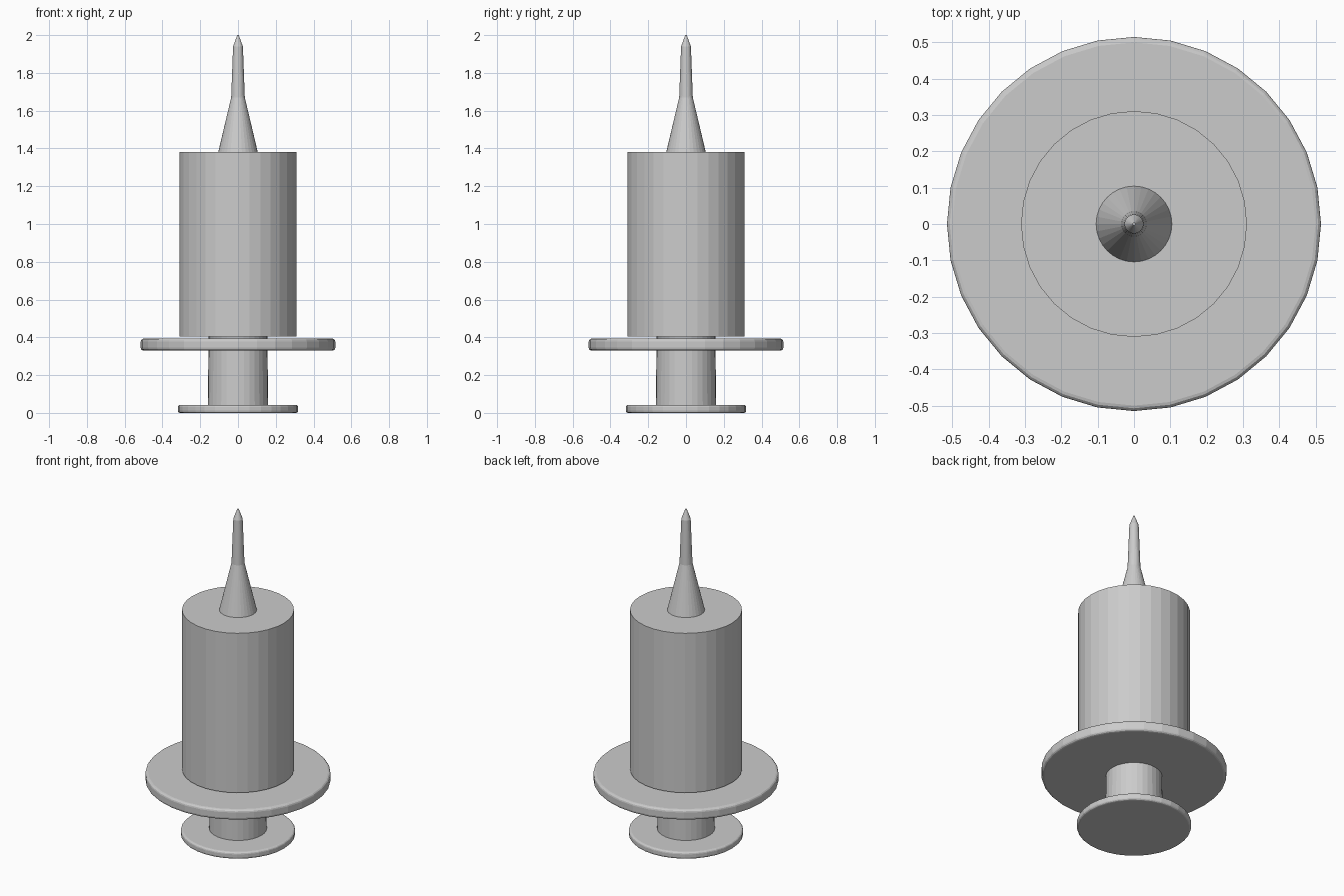
import bpy
import bmesh
from math import cos, sin, pi

if "Cube" in bpy.data.objects:
    bpy.data.objects.remove(bpy.data.objects["Cube"])

SIDES = 32


def lathe(name, profile):
    """Closed solid of revolution around z from (radius, z) pairs, bottom to top."""
    bm = bmesh.new()
    rings = []
    for r, z in profile:
        rings.append([bm.verts.new((r * cos(2 * pi * i / SIDES), r * sin(2 * pi * i / SIDES), z))
                      for i in range(SIDES)])
    for low, high in zip(rings, rings[1:]):
        for i in range(SIDES):
            j = (i + 1) % SIDES
            bm.faces.new((low[i], low[j], high[j], high[i]))
    bm.faces.new(rings[0][::-1])
    bm.faces.new(rings[-1])
    mesh = bpy.data.meshes.new(name)
    bm.to_mesh(mesh)
    bm.free()
    obj = bpy.data.objects.new(name, mesh)
    bpy.context.collection.objects.link(obj)
    return obj


def disc(name, radius, z0, z1, bevel):
    """Flat disc with rounded rims."""
    obj = lathe(name, [(radius, z0), (radius, z1)])
    mod = obj.modifiers.new("rounded_rim", 'BEVEL')
    mod.width = bevel
    mod.segments = 3
    mod.limit_method = 'ANGLE'
    mod.angle_limit = 1.0
    return obj


# Plunger: thumb rest and rod running up into the barrel
disc("thumb_rest", 0.318, 0.0, 0.042, 0.012)
lathe("plunger_rod", [(0.16, 0.03), (0.155, 0.43)])

# Finger flange just below the barrel
disc("finger_flange", 0.515, 0.33, 0.393, 0.015)

# Barrel
lathe("barrel", [(0.311, 0.405), (0.311, 1.382)])

# Nozzle hub, needle and pointed tip
lathe("nozzle", [(0.106, 1.375), (0.036, 1.67), (0.026, 1.94), (0.004, 2.0)])
